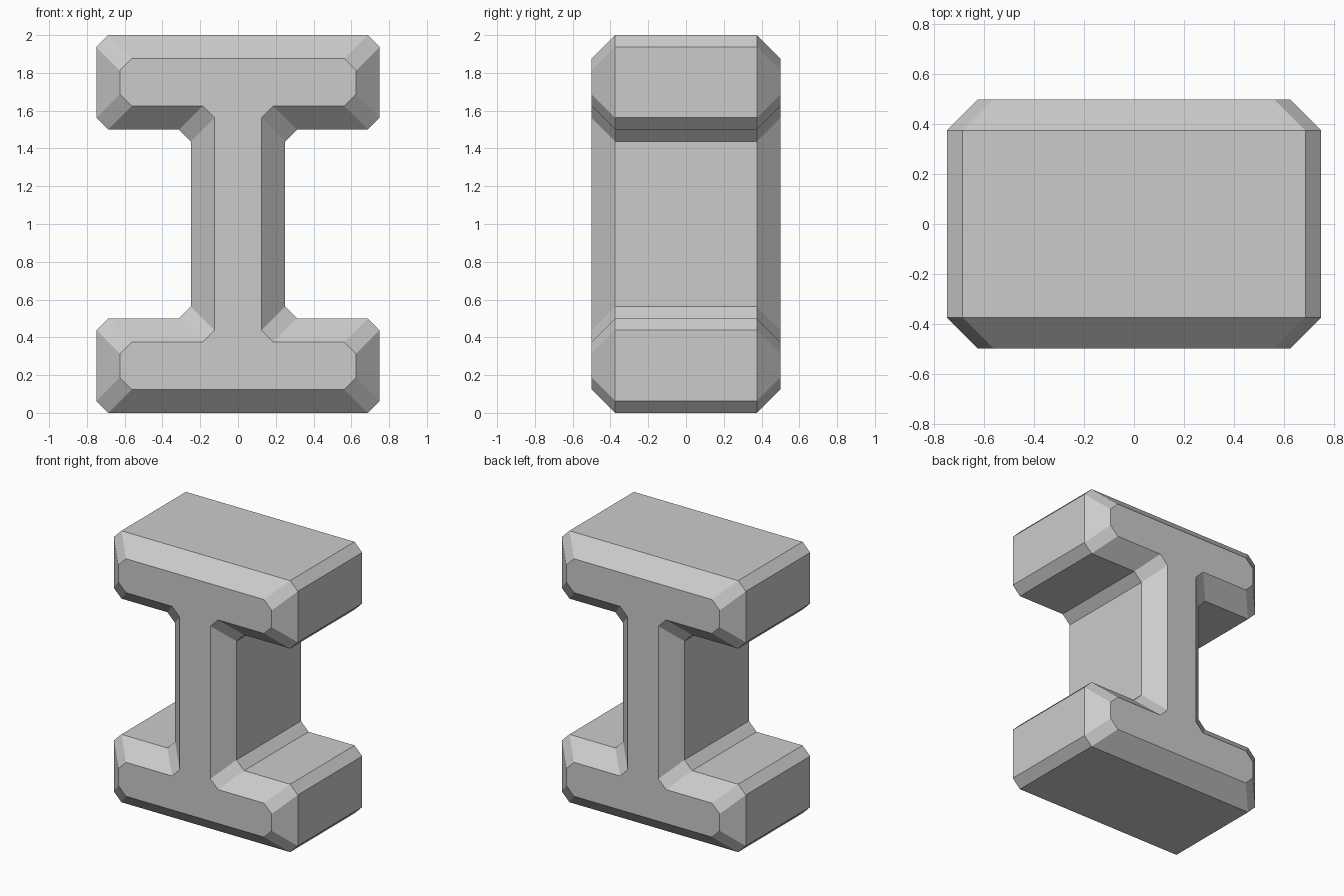
import bpy, bmesh

if "Cube" in bpy.data.objects:
    bpy.data.objects.remove(bpy.data.objects["Cube"])

HALF_W, FLANGE, WEB, HEIGHT = 0.75, 0.5, 0.25, 2.0
CORNER, BEVEL, HALF_DEPTH = 0.0625, 0.125, 0.5


def i_profile(inset):
    """I-shaped outline with cut corners, shrunk inwards by inset."""
    w, b, t, s, c = HALF_W - inset, inset, FLANGE - inset, WEB - inset, CORNER
    quarter = [(w - c, b), (w, b + c), (w, t - c), (w - c, t), (s + c, t), (s, t + c)]
    right = quarter + [(x, HEIGHT - z) for x, z in reversed(quarter)]
    return right + [(-x, z) for x, z in reversed(right)]


# Beam: outline lofted front to back, with bevelled front and back rims
bm = bmesh.new()
rings = []
for y, inset in ((-HALF_DEPTH, BEVEL), (-HALF_DEPTH + BEVEL, 0),
                 (HALF_DEPTH - BEVEL, 0), (HALF_DEPTH, BEVEL)):
    rings.append([bm.verts.new((x, y, z)) for x, z in i_profile(inset)])
for a, b in zip(rings, rings[1:]):
    n = len(a)
    for i in range(n):
        j = (i + 1) % n
        bm.faces.new((a[i], b[i], b[j], a[j]))

# Front and back caps
bm.faces.new(rings[0])
bm.faces.new(reversed(rings[-1]))
bmesh.ops.recalc_face_normals(bm, faces=bm.faces[:])

mesh = bpy.data.meshes.new("i_beam")
bm.to_mesh(mesh)
bm.free()
bpy.context.collection.objects.link(bpy.data.objects.new("i_beam", mesh))
